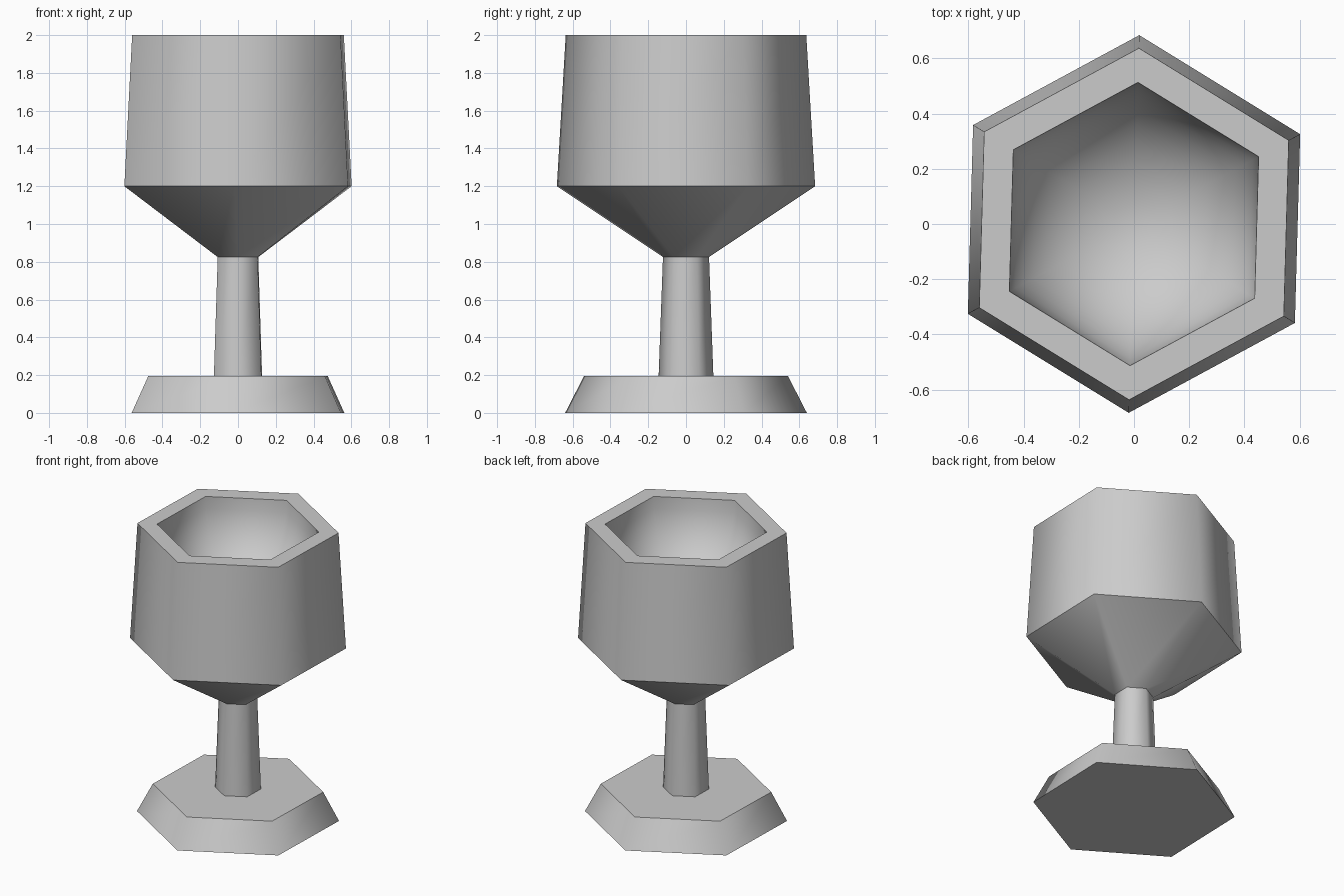
import bpy, bmesh, math

if "Cube" in bpy.data.objects:
    bpy.data.objects.remove(bpy.data.objects["Cube"])

SIDES = 6
TURN = math.radians(28.4)

metal = bpy.data.materials.new("light grey")
metal.use_nodes = True
grey = (0.6, 0.6, 0.6, 1)
metal.diffuse_color = grey
metal.node_tree.nodes["Principled BSDF"].inputs["Base Color"].default_value = grey


def lathe(name, profile, sharp=True, cap_start=False, cap_end=False):
    """Six-sided turned part from (radius, height) points, smooth around the axis."""
    bm = bmesh.new()
    rings = []
    for r, z in profile:
        if r == 0:
            rings.append([bm.verts.new((0, 0, z))] * SIDES)
            continue
        rings.append([bm.verts.new((r * math.cos(TURN + math.tau * i / SIDES),
                                    r * math.sin(TURN + math.tau * i / SIDES), z))
                      for i in range(SIDES)])
    for a, b in zip(rings, rings[1:]):
        for i in range(SIDES):
            j = (i + 1) % SIDES
            quad = dict.fromkeys((a[i], a[j], b[j], b[i]))
            bm.faces.new(list(quad)).smooth = True
    if cap_start:
        bm.faces.new(rings[0][::-1])
    if cap_end:
        bm.faces.new(rings[-1])
    # Keep the horizontal creases crisp
    if sharp:
        for e in bm.edges:
            e.smooth = abs(e.verts[0].co.z - e.verts[1].co.z) > 1e-5
    mesh = bpy.data.meshes.new(name)
    bm.to_mesh(mesh)
    bm.free()
    mesh.materials.append(metal)
    obj = bpy.data.objects.new(name, mesh)
    bpy.context.collection.objects.link(obj)
    return obj


# Foot and stem
lathe("foot", [(0.64, 0), (0.54, 0.195)], cap_start=True, cap_end=True)
lathe("stem", [(0.145, 0.195), (0.122, 0.825)])

# Cup shell: tapered underside, wall and flat rim
lathe("cup", [(0.122, 0.825), (0.684, 1.2), (0.637, 2.0), (0.513, 2.0)])

# Rounded hollow inside the cup
RINGS, DEPTH = 10, 0.52
hollow = []
for k in range(RINGS + 1):
    t = math.pi / 2 * k / RINGS
    r = 0.513 * math.cos(t) if k < RINGS else 0
    hollow.append((r, 2.0 - DEPTH * math.sin(t)))
lathe("cup_hollow", hollow, sharp=False)
